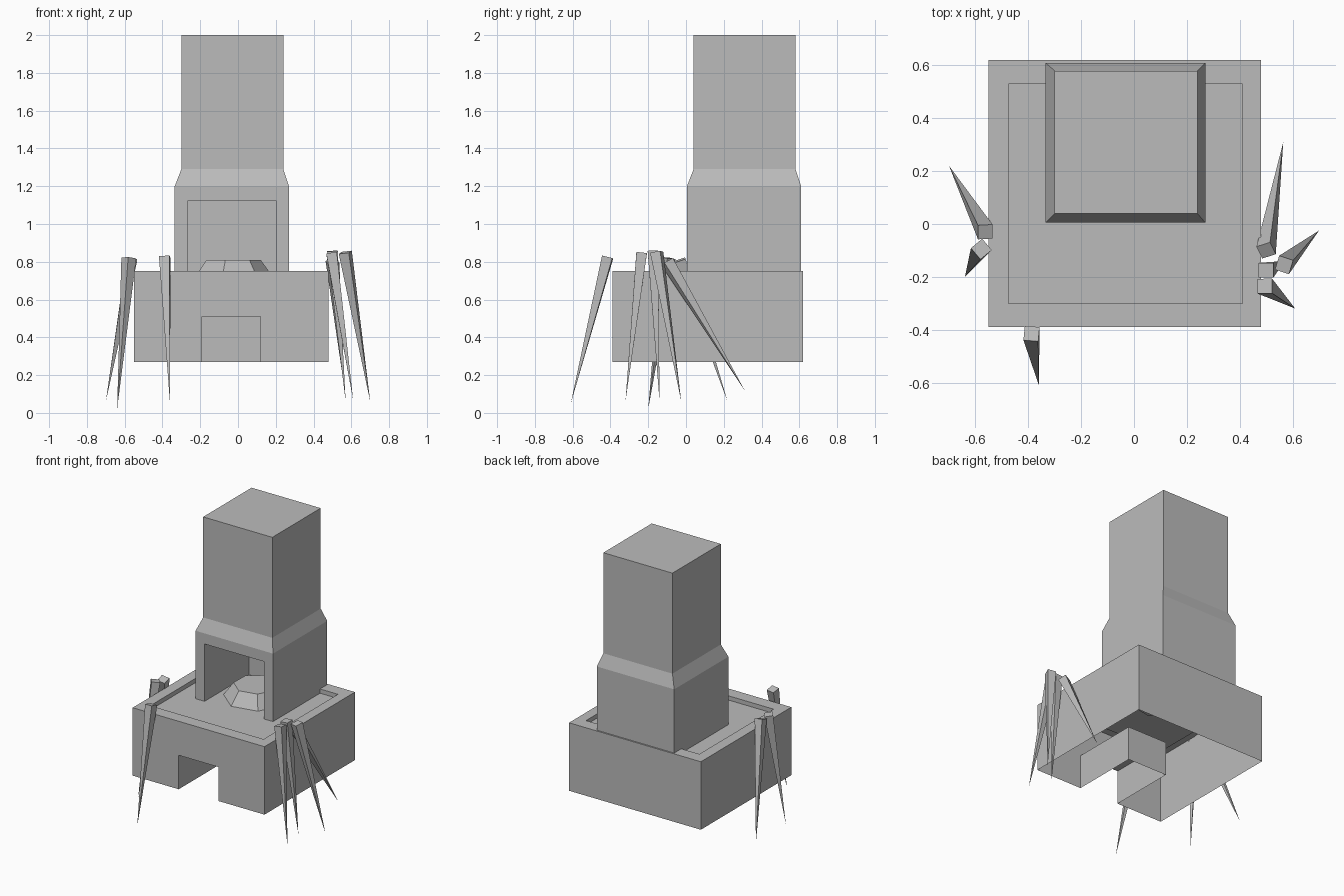
import bpy, bmesh, math
from mathutils import Vector, Matrix

cube = bpy.data.objects.get("Cube")
if cube:
    bpy.data.objects.remove(cube, do_unlink=True)

stone = bpy.data.materials.new("grey_stone")
stone.use_nodes = True
stone.diffuse_color = (0.5, 0.5, 0.5, 1)
bsdf = next(n for n in stone.node_tree.nodes if n.type == 'BSDF_PRINCIPLED')
bsdf.inputs["Base Color"].default_value = stone.diffuse_color


def finish(bm, name):
    bmesh.ops.recalc_face_normals(bm, faces=bm.faces)
    mesh = bpy.data.meshes.new(name)
    bm.to_mesh(mesh)
    bm.free()
    mesh.materials.append(stone)
    obj = bpy.data.objects.new(name, mesh)
    bpy.context.collection.objects.link(obj)
    return obj


def block(name, rings, opening):
    """Loft rectangles (x0, x1, y0, y1, z), cap the last one, and sink a
    doorway (x0, x1, top, back) into the front of the first band."""
    bm = bmesh.new()
    loops = [[bm.verts.new(p) for p in
              ((x0, y0, z), (x1, y0, z), (x1, y1, z), (x0, y1, z))]
             for x0, x1, y0, y1, z in rings]
    for band, (a, b) in enumerate(zip(loops, loops[1:])):
        for i in range(4):
            j = (i + 1) % 4
            if band or i:
                bm.faces.new((a[i], a[j], b[j], b[i]))
    bm.faces.new(loops[-1])

    # Doorway outline on the front plane and on its back wall
    x0, x1, top, back = opening
    front, low = rings[0][2], rings[0][4]
    outline = ((x0, low), (x0, top), (x1, top), (x1, low))
    near = [bm.verts.new((x, front, z)) for x, z in outline]
    far = [bm.verts.new((x, back, z)) for x, z in outline]
    a, b = loops[0], loops[1]
    # Front wall as two piers and a lintel
    bm.faces.new((a[0], near[0], near[1], near[2], near[3], a[1], b[1], b[0]))
    for i in range(3):
        bm.faces.new((near[i], near[i + 1], far[i + 1], far[i]))
    bm.faces.new(far)
    return finish(bm, name)


# Open-bottomed hearth base with a shallow tray on top
FLOOR = 0.72
outer = (-0.55, 0.48, -0.39, 0.62)
inner = (-0.475, 0.41, -0.30, 0.53)
block("hearth_base",
      [outer + (0.27,), outer + (0.75,), inner + (0.75,), inner + (FLOOR,)],
      (-0.19, 0.12, 0.51, 0.09))

# Chimney with firebox and sloping shoulder
lower = (-0.335, 0.27, 0.005, 0.61)
upper = (-0.30, 0.24, 0.04, 0.58)
block("chimney",
      [lower + (FLOOR,), lower + (1.2,), upper + (1.29,), upper + (2.0,)],
      (-0.265, 0.20, 1.125, 0.50))

# Faceted ember mound inside the firebox
bm = bmesh.new()
bmesh.ops.create_cone(bm, cap_ends=True, segments=7, radius1=0.23,
                      radius2=0.15, depth=0.11,
                      matrix=Matrix.Translation((-0.03, 0.25, 0.755))
                      @ Matrix.Rotation(0.2, 4, 'Z'))
finish(bm, "ember_mound")


def spike(name, head, tip, yaw):
    """Square-headed spike tapering down to a point."""
    head, tip = Vector(head), Vector(tip)
    axis = (head - tip).normalized()
    side = Vector((math.cos(yaw), math.sin(yaw), 0))
    side = (side - axis * side.dot(axis)).normalized()
    across = axis.cross(side)
    half = 0.028
    bm = bmesh.new()
    ring = [bm.verts.new(head + half * (side * u + across * v))
            for u, v in ((-1, -1), (1, -1), (1, 1), (-1, 1))]
    point = bm.verts.new(tip)
    bm.faces.new(ring)
    for i in range(4):
        bm.faces.new((ring[i], point, ring[(i + 1) % 4]))
    finish(bm, name)


# Tools leaning against the base
spike("right_rear_spike", (-0.563, -0.03, 0.81), (-0.70, 0.22, 0.06), 0)
spike("right_front_spike", (-0.578, -0.095, 0.82), (-0.64, -0.20, 0.02), 0.7)
spike("front_spike", (-0.388, -0.415, 0.825), (-0.36, -0.61, 0.05), -0.1)
spike("left_rear_spike", (0.50, -0.10, 0.80), (0.565, 0.31, 0.12), 0.45)
spike("left_outer_spike", (0.568, -0.155, 0.85), (0.70, -0.025, 0.06), -0.3)
spike("left_middle_spike", (0.50, -0.175, 0.857), (0.57, -0.14, 0.06), 0)
spike("left_front_spike", (0.495, -0.235, 0.845), (0.61, -0.32, 0.065), 0)
